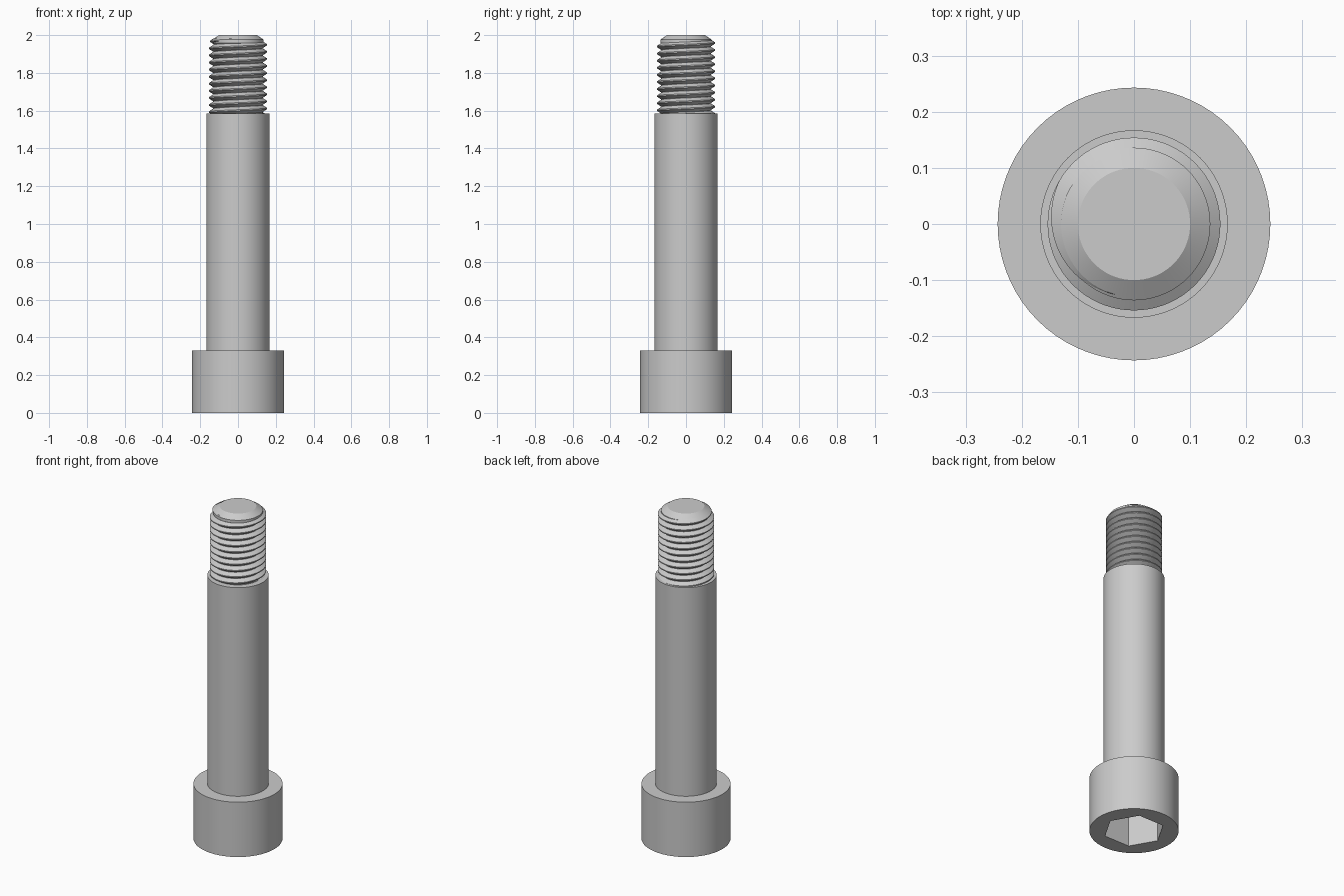
import bpy
import bmesh
import math

SIDES = 72
PITCH = 0.0375

cube = bpy.data.objects.get("Cube")
if cube:
    bpy.data.objects.remove(cube, do_unlink=True)

steel = bpy.data.materials.new("plain_steel")
steel.use_nodes = True
colour = (0.6, 0.6, 0.6, 1.0)
steel.diffuse_color = colour
steel.node_tree.nodes["Principled BSDF"].inputs["Base Color"].default_value = colour


def finish(bm, name):
    """Turn a bmesh into a smooth-shaded steel object."""
    bmesh.ops.recalc_face_normals(bm, faces=bm.faces)
    mesh = bpy.data.meshes.new(name)
    bm.to_mesh(mesh)
    bm.free()
    mesh.materials.append(steel)
    obj = bpy.data.objects.new(name, mesh)
    bpy.context.collection.objects.link(obj)
    bpy.ops.object.select_all(action="DESELECT")
    obj.select_set(True)
    bpy.context.view_layer.objects.active = obj
    bpy.ops.object.shade_smooth_by_angle(angle=math.radians(25))
    return obj


def round_ring(radius):
    return lambda a: radius


def hex_ring(radius):
    """Corner radius of a hexagon with corners on the x axis."""
    sector = math.pi / 3
    return lambda a: radius * math.cos(sector / 2) / math.cos(a % sector - sector / 2)


def stack(name, rings):
    """Join (outline, height) rings from end to end and cap both ends."""
    bm = bmesh.new()
    loops = []
    for outline, z in rings:
        loop = []
        for i in range(SIDES):
            a = math.tau * (i + 0.0001) / SIDES
            r = outline(a)
            loop.append(bm.verts.new((r * math.cos(a), r * math.sin(a), z)))
        loops.append(loop)
    for low, high in zip(loops, loops[1:]):
        for i in range(SIDES):
            j = (i + 1) % SIDES
            bm.faces.new((low[i], low[j], high[j], high[i]))
    bm.faces.new(loops[0])
    bm.faces.new(loops[-1])
    return finish(bm, name)


# Head with the hexagonal socket sunk into its underside
stack("socket_head", [
    (hex_ring(0.168), 0.2), (hex_ring(0.168), 0),
    (round_ring(0.243), 0), (round_ring(0.243), 0.33)])

# Plain shoulder
stack("shank", [(round_ring(0.167), 0.32), (round_ring(0.167), 1.585)])

# Thread core with a chamfered tip
stack("thread_core", [
    (round_ring(0.131), 1.57), (round_ring(0.131), 1.955), (round_ring(0.136), 1.959),
    (round_ring(0.136), 1.976), (round_ring(0.1), 2.0)])

# Right-handed thread, fading into the core at its upper end
ROOT, CREST, FLAT = 0.13, 0.154, 0.003
start = -10 * SIDES
end = round(SIDES * 255 / 360)
fade = round(SIDES * 150 / 360)
bm = bmesh.new()
sections = []
for i in range(start, end + 1):
    a = math.tau * i / SIDES
    z = 1.949 + PITCH * i / SIDES
    t = max(0, (i - fade) / (end - fade))
    crest = CREST + (ROOT - CREST) * t
    half = PITCH / 2 * (1 - 0.7 * t)
    section = []
    for r, dz in ((ROOT, -half), (crest, -FLAT), (crest, FLAT), (ROOT, half)):
        section.append(bm.verts.new((r * math.cos(a), r * math.sin(a), z + dz)))
    sections.append(section)
for p, q in zip(sections, sections[1:]):
    for k in range(3):
        bm.faces.new((p[k], q[k], q[k + 1], p[k + 1]))
finish(bm, "screw_thread")
